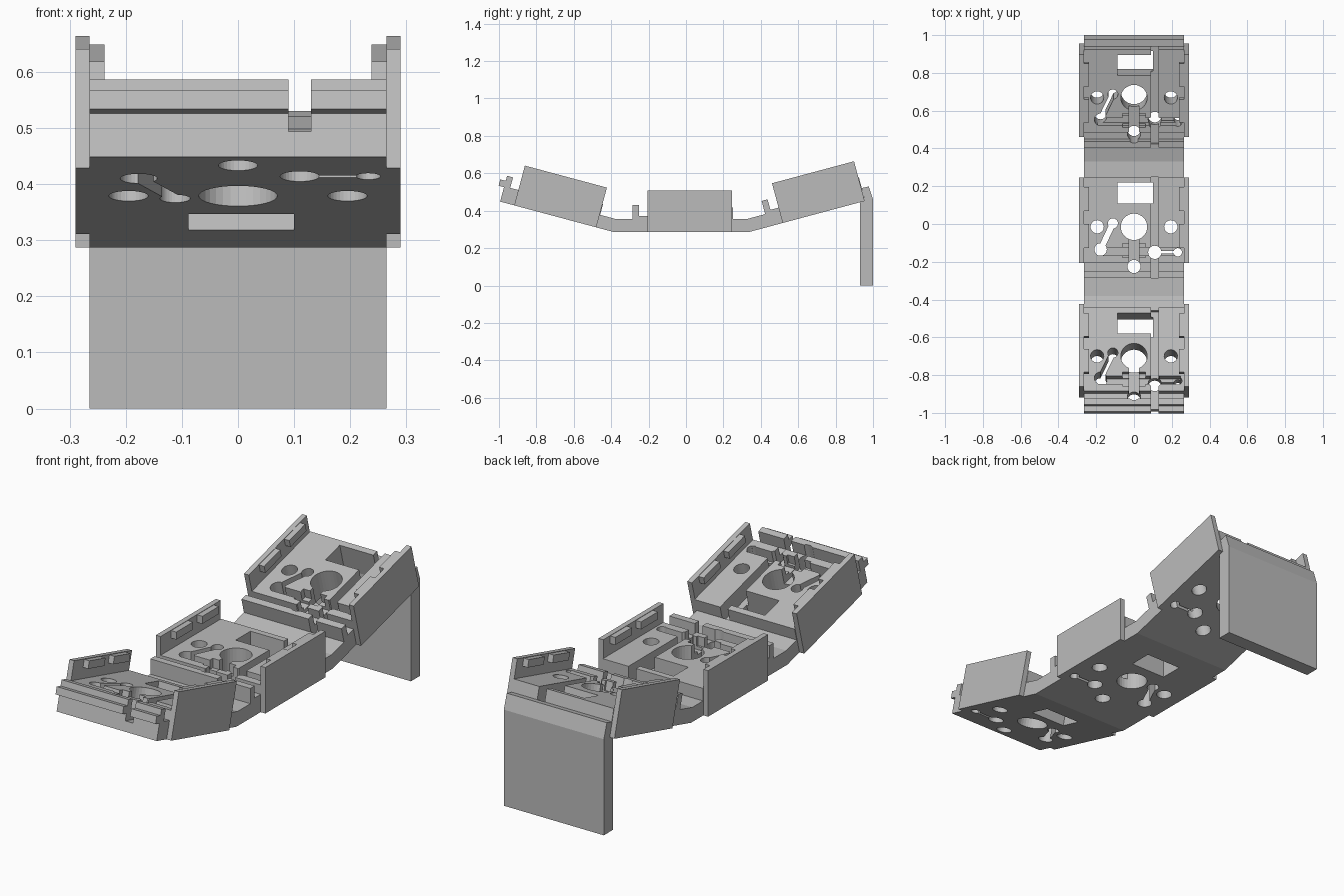
import bpy, bmesh, math
from mathutils import Matrix, Vector

default = bpy.data.objects.get("Cube")
if default:
    bpy.data.objects.remove(default, do_unlink=True)

grey = bpy.data.materials.new("plain_grey")
grey.use_nodes = True
grey.diffuse_color = (0.5, 0.5, 0.5, 1)
grey.node_tree.nodes["Principled BSDF"].inputs["Base Color"].default_value = (0.5, 0.5, 0.5, 1)

HALF = 0.265      # half width of the strip
STRIP = 0.07      # strip thickness
FLOOR = 0.13      # height of the tray floor
TOP = 0.22        # height of the side walls
BASE = 0.287      # height of the middle section


def finish(name, bm):
    bmesh.ops.recalc_face_normals(bm, faces=bm.faces)
    mesh = bpy.data.meshes.new(name)
    bm.to_mesh(mesh)
    bm.free()
    mesh.materials.append(grey)
    obj = bpy.data.objects.new(name, mesh)
    bpy.context.collection.objects.link(obj)
    return obj


def prism(name, points, direction):
    """Extrude a closed outline along a direction."""
    bm = bmesh.new()
    face = bm.faces.new([bm.verts.new(p) for p in points])
    new = bmesh.ops.extrude_face_region(bm, geom=[face])["geom"]
    bmesh.ops.translate(bm, vec=direction, verts=[v for v in new if isinstance(v, bmesh.types.BMVert)])
    return finish(name, bm)


def side_profile(name, outline, x0=-HALF, x1=HALF):
    return prism(name, [(x0, y, z) for y, z in outline], Vector((x1 - x0, 0, 0)))


def box(name, x0, x1, y0, y1, z0, z1):
    return side_profile(name, [(y0, z0), (y1, z0), (y1, z1), (y0, z1)], x0, x1)


def hole(x, y, r):
    ring = [math.tau * i / 32 for i in range(32)]
    return prism("hole_cutter", [(x + r * math.cos(a), y + r * math.sin(a), -0.1) for a in ring],
                 Vector((0, 0, 0.5)))


def slot(a, b, width):
    """Straight slot right through, between two points."""
    a, b = Vector(a), Vector(b)
    side = (b - a).orthogonal().normalized() * width / 2
    corners = [a + side, b + side, b - side, a - side]
    return prism("slot_cutter", [(p.x, p.y, -0.1) for p in corners], Vector((0, 0, 0.5)))


# Tray body: strip, front ridge, step and raised floor
body = side_profile("tray_body", [
    (-0.285, 0), (0.25, 0), (0.25, FLOOR), (-0.207, FLOOR), (-0.207, 0.085),
    (-0.252, 0.085), (-0.252, 0.143), (-0.285, 0.143)])

cutters = [
    hole(0, -0.015, 0.07), hole(0, -0.225, 0.035),
    hole(-0.195, -0.015, 0.035), hole(0.195, -0.015, 0.035),
    hole(-0.177, -0.135, 0.033), hole(-0.112, 0.003, 0.027),
    hole(0.11, -0.15, 0.035), hole(0.232, -0.15, 0.022),
    slot((-0.177, -0.135), (-0.112, 0.003), 0.03),
    slot((0.11, -0.15), (0.232, -0.15), 0.014),
    box("window_cutter", -0.088, 0.1, 0.108, 0.22, -0.1, 0.4),
    # Open wire channels in the floor
    box("long_channel_cutter", 0.09, 0.13, -0.4, 0.3, 0.047, 0.4),
    box("cross_channel_cutter", -0.19, HALF - 0.02, -0.168, -0.125, STRIP, 0.4),
    box("pocket_cutter", -0.062, 0.062, -0.178, -0.102, 0.085, 0.4),
    box("middle_channel_cutter", -0.027, 0.027, -0.23, -0.05, 0.05, 0.4),
]
for c in cutters:
    c.hide_render = True
    mod = body.modifiers.new("cut", 'BOOLEAN')
    mod.operation = 'DIFFERENCE'
    mod.solver = 'EXACT'
    mod.object = c
bpy.context.view_layer.update()
cut_mesh = bpy.data.meshes.new_from_object(body.evaluated_get(bpy.context.evaluated_depsgraph_get()))
for c in [body] + cutters:
    bpy.data.objects.remove(c, do_unlink=True)


def place(objects, matrix):
    for o in objects:
        o.matrix_world = matrix


def section(tag):
    """One tray with its side walls and clip tabs, in its own flat frame."""
    tray = bpy.data.objects.new(tag + "_tray", cut_mesh)
    bpy.context.collection.objects.link(tray)
    parts = [tray]
    for side, s in (("left", 1), ("right", -1)):
        def at(name, a, b, *rest):
            lo, hi = sorted((s * a, s * b))
            parts.append(box(f"{tag}_{side}_{name}", lo, hi, *rest))
        at("wall", HALF, 0.29, -0.207, 0.247, 0, TOP)
        for i, (y0, y1) in enumerate(((-0.127, 0), (0.07, 0.195))):
            at(f"tab_{i + 1}", 0.238, HALF, y0, y1, TOP - 0.038, TOP - 0.002)
    return parts


# Mitred strip ends that join neighbouring trays
MITRE = STRIP * math.tan(math.radians(7.5))
FRONT_HINGE, BACK_HINGE = -0.39, 0.34


def front_link(tag):
    return side_profile(tag + "_front_link", [
        (FRONT_HINGE, 0), (-0.285, 0), (-0.285, STRIP), (FRONT_HINGE + MITRE, STRIP)])


def back_link(tag):
    return side_profile(tag + "_back_link", [
        (0.25, 0), (BACK_HINGE, 0), (BACK_HINGE - MITRE, STRIP), (0.25, STRIP)])


def hinge(at_y, own_y, degrees):
    return (Matrix.Translation((0, at_y, BASE)) @ Matrix.Rotation(math.radians(degrees), 4, 'X')
            @ Matrix.Translation((0, -own_y, 0)))


# Middle section lies flat
place(section("middle") + [front_link("middle"), back_link("middle")],
      Matrix.Translation((0, 0, BASE)))

# Front section tilts up towards the front, with a lip split by the channel
lips = [box("front_lip_" + n, x0, x1, -0.315, -0.285, 0.08, 0.115)
        for n, x0, x1 in (("right", -HALF, 0.09), ("left", 0.13, HALF))]
place(section("front") + [back_link("front")] + lips, hinge(FRONT_HINGE, BACK_HINGE, -15))

# Back section tilts up towards the back
place(section("back") + [front_link("back")], hinge(BACK_HINGE, FRONT_HINGE, 15))

# Upright support plate at the back
side_profile("support_plate", [
    (0.93, 0), (1, 0), (1, 0.46), (0.977, 0.53), (0.94, 0.521), (0.958, 0.454), (0.93, 0.446)])
